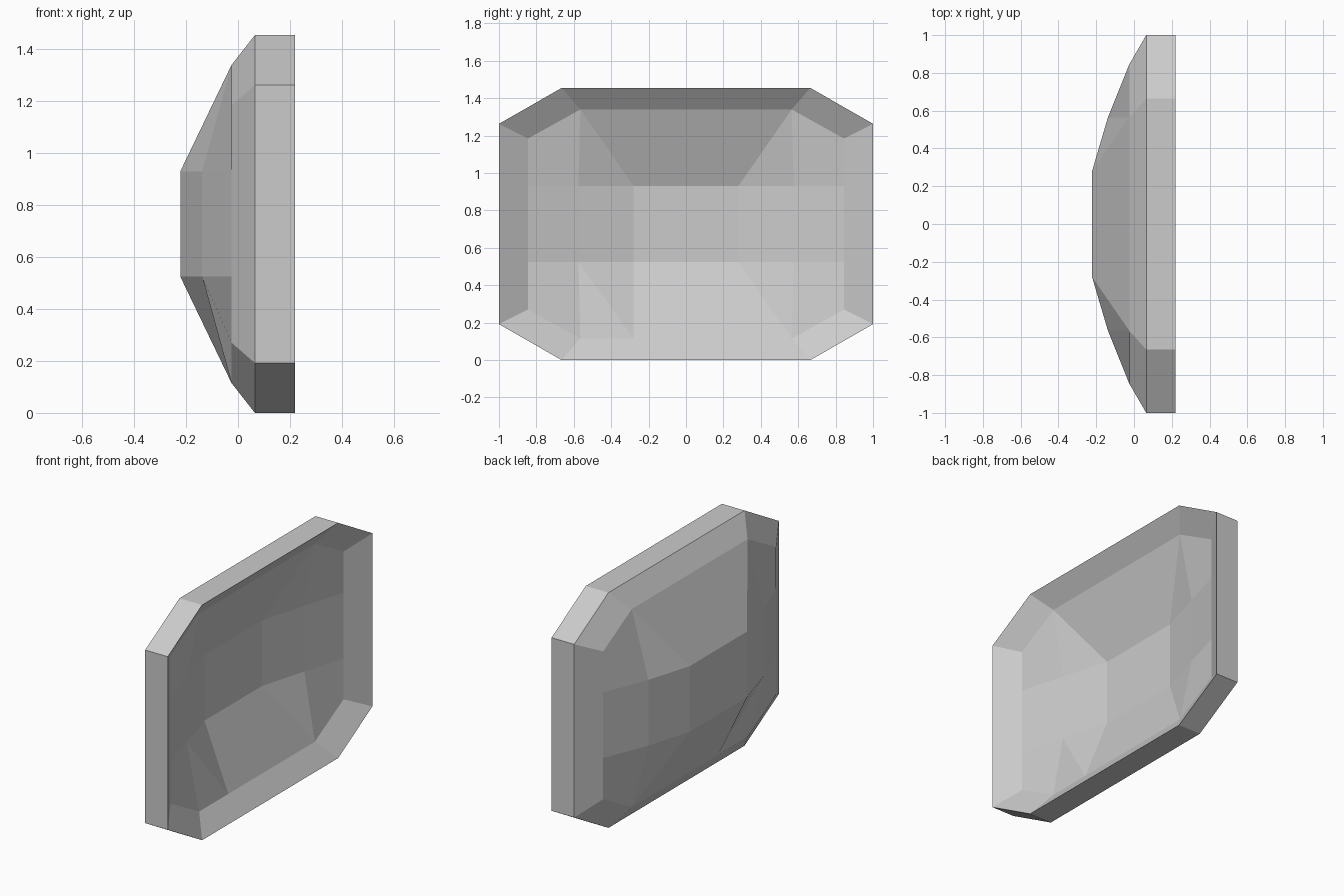
import bpy, bmesh

if "Cube" in bpy.data.objects:
    bpy.data.objects.remove(bpy.data.objects["Cube"])

MID = 0.7275          # centre height
THICK = 0.155         # panel thickness along x at the border
RIM_X, INNER_X = 0.065, -0.025

bm = bmesh.new()


def sheet(dx, cols, depth):
    """Domed 6 x 4 grid with clipped corners and an octagonal bevelled border."""
    grid = []
    for r, h in enumerate([-0.6125, -0.203, 0.203, 0.6125]):
        row = []
        for i, edge_y in enumerate([-0.845, -0.565, -0.28, 0.28, 0.565, 0.845]):
            edge = r in (0, 3)
            k = min(i, 5 - i)
            x = INNER_X + dx if edge else depth[k]
            y = edge_y if edge else cols[k] * (-1 if i < 3 else 1)
            z = h * 0.457 / 0.6125 if edge and k == 0 else h
            row.append(bm.verts.new((x, y, MID + z)))
        grid.append(row)
    for r in range(3):
        for c in range(5):
            q = [grid[r][c], grid[r][c + 1], grid[r + 1][c + 1], grid[r + 1][c]]
            if r != 1 and c in (1, 3):
                # twisted panels: explicit diagonal
                if (r, c) == (0, 1):
                    tris = (q[0], q[1], q[3]), (q[1], q[2], q[3])
                elif (r, c) == (2, 1):
                    tris = (q[0], q[1], q[3]), (q[1], q[2], q[3])
                else:
                    tris = (q[0], q[1], q[2]), (q[0], q[2], q[3])
                    if r == 0:
                        tris = (q[0], q[1], q[3]), (q[1], q[2], q[3])
                for t in tris:
                    bm.faces.new(t)
            else:
                bm.faces.new(q)

    # border bevel
    outer = [bm.verts.new((RIM_X + dx, y, MID + z)) for y, z in [
        (-0.665, -0.7275), (0.665, -0.7275), (1, -0.5355), (1, 0.5355),
        (0.665, 0.7275), (-0.665, 0.7275), (-1, 0.5355), (-1, -0.5355)]]
    inner = [grid[0][1:5], grid[0][4:6], [row[5] for row in grid],
             [grid[3][5], grid[3][4]], grid[3][4:0:-1], [grid[3][1], grid[3][0]],
             [row[0] for row in reversed(grid)], [grid[0][0], grid[0][1]]]
    for i, chain in enumerate(inner):
        bm.faces.new([outer[i], outer[(i + 1) % 8]] + chain[::-1])
    return outer


# outer dome and shallower hollow inner dome
back = sheet(0, [0.845, 0.565, 0.28], [INNER_X, -0.138, -0.222])
front = sheet(THICK, [0.845, 0.575, 0.28], [INNER_X + THICK, 0.051, -0.033])

# side walls joining the two sheets
for i in range(8):
    j = (i + 1) % 8
    bm.faces.new((back[i], back[j], front[j], front[i]))
bmesh.ops.recalc_face_normals(bm, faces=bm.faces[:])

mesh = bpy.data.meshes.new("curved_panel")
bm.to_mesh(mesh)
bm.free()
panel = bpy.data.objects.new("curved_panel", mesh)
bpy.context.collection.objects.link(panel)
